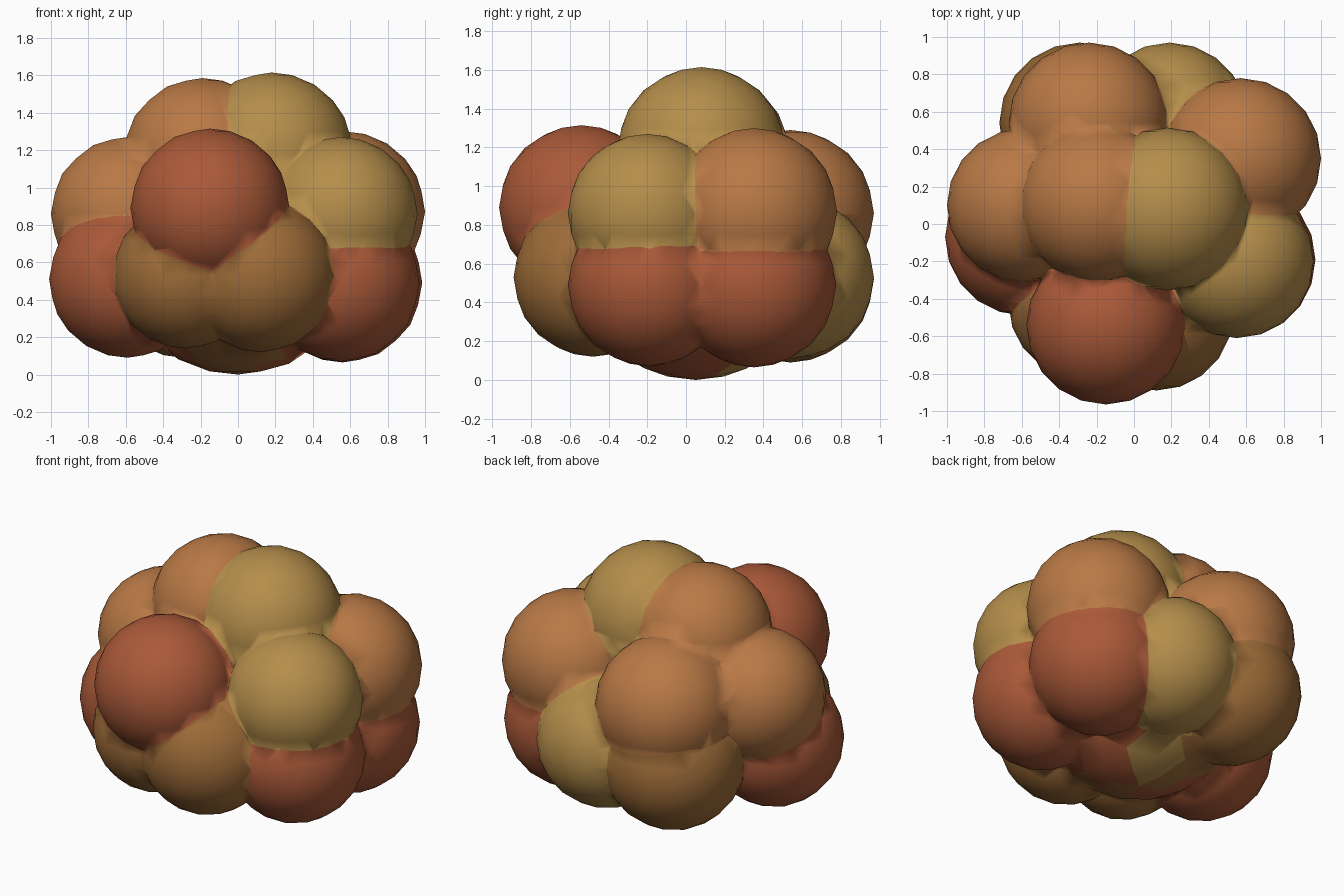
import bpy
from mathutils import Vector

if "Cube" in bpy.data.objects:
    bpy.data.objects.remove(bpy.data.objects["Cube"])

# lobes: x, y, z, radius, colour name
LOBES = [
    (0.18, 0.08, 1.18, 0.435, "ochre"),    # crown
    (-0.19, 0.11, 1.16, 0.425, "orange"),
    (-0.15, -0.54, 0.89, 0.425, "rust"),   # front
    (0.12, -0.48, 0.53, 0.41, "brown"),
    (-0.28, -0.43, 0.53, 0.39, "brown"),
    (0.55, -0.20, 0.86, 0.41, "ochre"),    # right side
    (0.55, -0.19, 0.49, 0.42, "rust"),
    (0.57, 0.35, 0.87, 0.43, "orange"),
    (0.56, 0.35, 0.49, 0.425, "rust"),
    (-0.24, 0.54, 0.86, 0.43, "orange"),   # back
    (0.19, 0.55, 0.53, 0.42, "ochre"),
    (-0.29, 0.54, 0.52, 0.43, "brown"),
    (-0.59, 0.10, 0.86, 0.41, "orange"),   # left side
    (-0.59, -0.07, 0.51, 0.42, "rust"),
]
COLOURS = {
    "ochre": (0.46, 0.27, 0.07, 1), "orange": (0.48, 0.19, 0.06, 1),
    "rust": (0.40, 0.10, 0.04, 1), "brown": (0.34, 0.15, 0.04, 1),
}


def ball(name, loc, scale):
    bpy.ops.mesh.primitive_ico_sphere_add(subdivisions=3, radius=1, location=loc)
    ob = bpy.context.object
    ob.name = name
    ob.scale = scale
    bpy.ops.object.transform_apply(location=True, rotation=False, scale=True)
    return ob


# flattened core that forms the underside
cluster = ball("foliage_cluster", (0, 0.05, 0.55), (0.61, 0.61, 0.55))

# weld every lobe onto the core
for x, y, z, r, _ in LOBES:
    lobe = ball("lobe", (x, y, z), (r, r, r))
    bpy.context.view_layer.objects.active = cluster
    mod = cluster.modifiers.new("union", 'BOOLEAN')
    mod.operation = 'UNION'
    mod.solver = 'EXACT'
    mod.object = lobe
    bpy.ops.object.modifier_apply(modifier=mod.name)
    bpy.data.objects.remove(lobe, do_unlink=True)

# colour each face after its closest lobe
cluster.data.materials.clear()
names = list(COLOURS)
for n in names:
    mat = bpy.data.materials.new(n)
    mat.diffuse_color = COLOURS[n]
    mat.use_nodes = True
    mat.node_tree.nodes["Principled BSDF"].inputs["Base Color"].default_value = mat.diffuse_color
    cluster.data.materials.append(mat)
for p in cluster.data.polygons:
    best = min(LOBES, key=lambda l: (p.center - Vector(l[:3])).length - l[3])
    p.material_index = names.index(best[4])
    p.use_smooth = True
